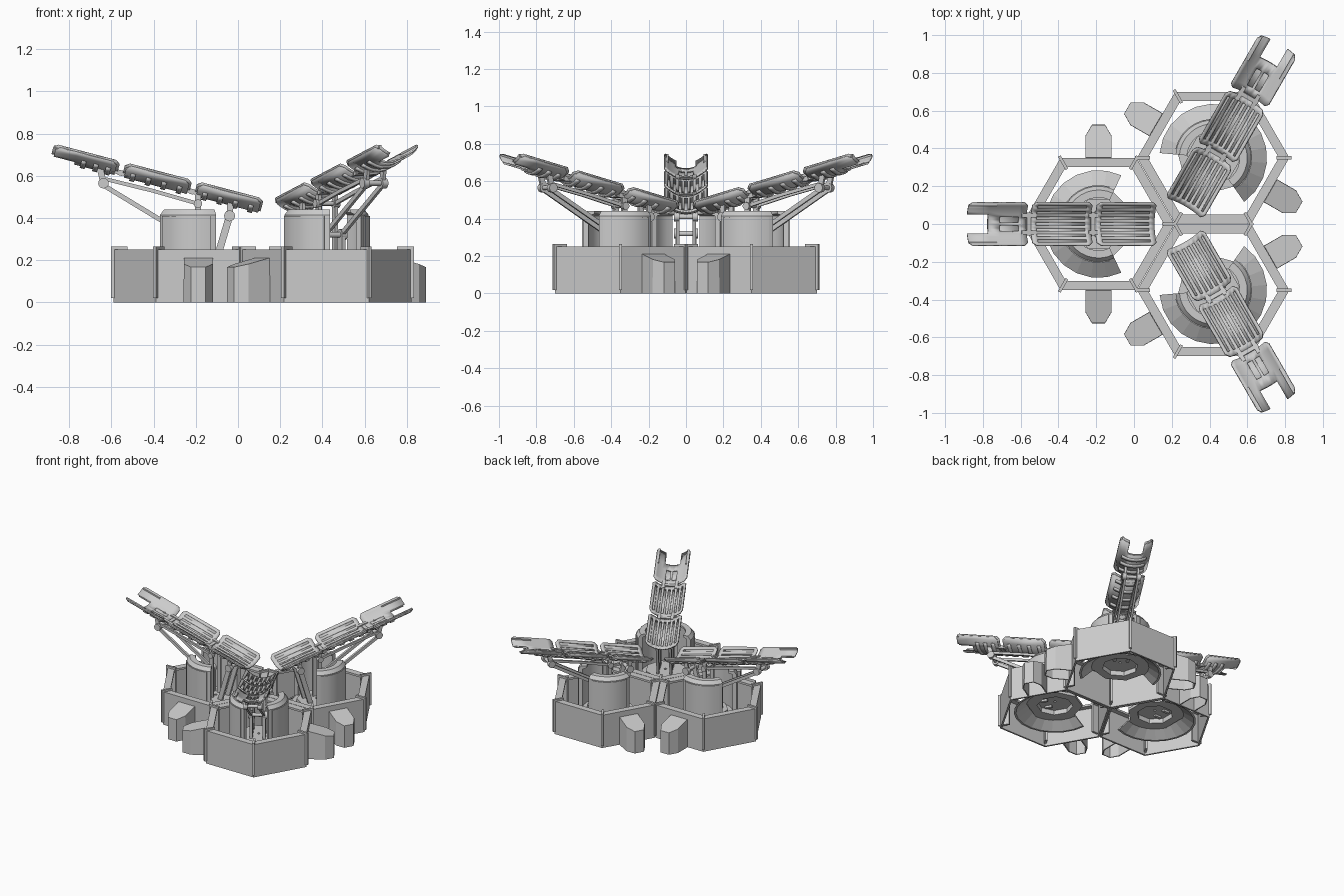
import bpy, bmesh
from math import radians, cos, sin, pi
from mathutils import Matrix, Vector

cube = bpy.data.objects.get("Cube")
if cube:
    bpy.data.objects.remove(cube, do_unlink=True)

GREY = bpy.data.materials.new("light_grey")
GREY.use_nodes = True
GREY.diffuse_color = (0.6, 0.6, 0.6, 1)
GREY.node_tree.nodes["Principled BSDF"].inputs["Base Color"].default_value = (0.6, 0.6, 0.6, 1)

HUB = 0.217                                # the three units meet here on x
CORE = Vector((-0.405, 0, 0))              # hexagon centre relative to the hub
TILT = radians(14.7)


def part(name, bm, thick=0, smooth=False):
    """Finish a mesh and place it three times around the hub."""
    if not thick:
        bmesh.ops.recalc_face_normals(bm, faces=bm.faces)
    mesh = bpy.data.meshes.new(name)
    bm.to_mesh(mesh)
    bm.free()
    mesh.materials.append(GREY)
    for k, side in enumerate(("right", "back", "front")):
        ob = bpy.data.objects.new(f"{name}_{side}", mesh)
        ob.location.x = HUB
        ob.rotation_euler.z = (0, -2 * pi / 3, 2 * pi / 3)[k]
        bpy.context.scene.collection.objects.link(ob)
        if thick:
            mod = ob.modifiers.new("thickness", 'SOLIDIFY')
            mod.thickness = thick
            mod.offset = 0
        if smooth:
            bpy.ops.object.select_all(action='DESELECT')
            ob.select_set(True)
            bpy.context.view_layer.objects.active = ob
            bpy.ops.object.shade_smooth_by_angle(angle=radians(30))


def box(bm, centre, size, rot=Matrix()):
    m = Matrix.Translation(centre) @ rot @ Matrix.Diagonal((*size, 1))
    bmesh.ops.create_cube(bm, size=1, matrix=m)


def pin(bm, x, z, r, width, y=0):
    """Cylinder lying across the arm; x is a scene position."""
    m = Matrix.Translation((x - HUB, y, z)) @ Matrix.Rotation(pi / 2, 4, 'X')
    bmesh.ops.create_cone(bm, cap_ends=True, segments=16, radius1=r, radius2=r, depth=width, matrix=m)


def bar(bm, a, b, y, w, h):
    """Square bar between two (x, z) points."""
    p, q = Vector((a[0] - HUB, y, a[1])), Vector((b[0] - HUB, y, b[1]))
    rot = (q - p).to_track_quat('X', 'Z').to_matrix().to_4x4()
    box(bm, (p + q) / 2, ((q - p).length, w, h), rot)


def revolve(bm, profile, n, start=0, stop=360):
    """Sweep a closed (radius, z) profile round the hexagon centre."""
    full = stop - start == 360
    rings = []
    for i in range(n if full else n + 1):
        a = radians(start + (stop - start) * i / n)
        rings.append([bm.verts.new(CORE + Vector((r * cos(a), r * sin(a), z))) for r, z in profile])
    m = len(profile)
    for i in range(n):
        p, q = rings[i], rings[(i + 1) % len(rings)]
        for j in range(m):
            k = (j + 1) % m
            bm.faces.new((p[j], q[j], q[k], p[k]))
    if not full:
        bm.faces.new(rings[0])
        bm.faces.new(rings[-1][::-1])


# Hexagonal wall with an inward top flange
bm = bmesh.new()
revolve(bm, [(.403, 0), (.403, .25), (.347, .25), (.347, .235), (.389, .235), (.389, 0)], 6)
part("hex_wall", bm)

# Corner ribs
bm = bmesh.new()
for k in range(6):
    rot = Matrix.Rotation(k * pi / 3, 4, 'Z')
    box(bm, CORE + rot @ Vector((.375, 0, .142)), (.08, .016, .245), rot)
part("corner_rib", bm)

# Hollow buttresses on the two side faces
bm = bmesh.new()
OUTLINE = [(.066, .35), (.066, .465), (.033, .522), (-.033, .522), (-.066, .465), (-.066, .35)]
for s in (1, -1):
    low = [bm.verts.new(CORE + Vector((x, s * y, 0))) for x, y in OUTLINE]
    top = [bm.verts.new(CORE + Vector((x, s * y, .208 - (y - .35) * .25))) for x, y in OUTLINE]
    for i in range(5):
        bm.faces.new((low[i], low[i + 1], top[i + 1], top[i]))
    bm.faces.new(top)
bmesh.ops.recalc_face_normals(bm, faces=bm.faces)
part("buttress", bm, thick=.008)

# Shallow sloping skirt low inside the wall, open toward the hub
bm = bmesh.new()
revolve(bm, [(.285, .05), (.2, .11), (.185, .11), (.27, .05)], 14, 65, 295)
part("turret_skirt", bm)

# Turret shells either side of the arm
bm = bmesh.new()
for a in (65, 205):
    revolve(bm, [(.2, .1), (.2, .415), (.18, .44), (.14, .44), (.14, .425), (.17, .415), (.17, .1)], 8, a, a + 90)
    revolve(bm, [(.206, .12), (.206, .41), (.2, .41), (.2, .12)], 6, a + 8, a + 82)
part("turret_shell", bm, smooth=True)

# Octagonal floor with a raised pan
bm = bmesh.new()
revolve(bm, [(.19, .1), (.19, .12), (.14, .12), (.14, .15), (.01, .15), (.01, .135), (.125, .135), (.125, .1)],
        8, 22.5, 382.5)
part("turret_floor", bm)

# Arm frame: along the arm, across it, and away from it
ARM = Matrix.Translation((-.095, 0, .489)) @ Matrix.Rotation(TILT, 4, 'Y') @ Matrix.Diagonal((-1, 1, 1, 1))
HALF, COLS = .114, 15


def skin(bm, rows, drop=0, keep=lambda i, j: True, trim=0):
    """Curved trough sheet; keep() decides which cells are filled."""
    grid = []
    for i, s in enumerate(rows):
        line = []
        for j in range(COLS + 1):
            f = 2 * j / COLS - 1
            corner = abs(f) > .99
            shift = trim * ((i == 0) - (i == len(rows) - 1)) if corner else 0
            h = -.056 * (1 - abs(f) ** 2.1) - drop
            line.append(bm.verts.new(ARM @ Vector((s + shift, f * HALF, h))))
        grid.append(line)
    for i in range(len(rows) - 1):
        for j in range(COLS):
            if keep(i, j):
                bm.faces.new((grid[i][j], grid[i][j + 1], grid[i + 1][j + 1], grid[i + 1][j]))
    bmesh.ops.delete(bm, geom=[v for v in bm.verts if not v.link_faces], context='VERTS')


# Slotted panels over solid backing sheets
tops, backs, ribs = bmesh.new(), bmesh.new(), bmesh.new()
for s0, s1 in ((0, .325), (.35, .678)):
    skin(tops, [s0, s0 + .03, s1 - .03, s1], 0, lambda i, j: i != 1 or j % 2 == 0, .022)
    skin(backs, [s0 + .01, s1 - .01], .009, trim=.02)
    for k in range(4):
        c = s0 + .05 + k * (s1 - s0 - .1) / 3
        skin(ribs, [c - .012, c + .012], .015, lambda i, j: 1 < j < COLS - 2)

# Forked tip panel
tip = [.703, .745, .85, .912, 1.028]
skin(tops, tip, 0, lambda i, j: not (i == 1 and j in (5, 6, 8, 9)) and not (i == 3 and 3 < j < 11), .02)
skin(backs, [.715, .912, 1.015], .009, lambda i, j: i == 0 or not 3 < j < 11, .02)
for c in (.75, .81, .87):
    skin(ribs, [c - .012, c + .012], .015, lambda i, j: 1 < j < COLS - 2)
part("panel_top", tops, thick=.008, smooth=True)
part("panel_back", backs, thick=.008, smooth=True)
part("panel_rib", ribs, thick=.014, smooth=True)

# Edge rails on the fork prongs
bm = bmesh.new()
for y in (-.1, .1):
    m = ARM @ Matrix.Translation((.95, y, -.01)) @ Matrix.Diagonal((.15, .012, .014, 1))
    bmesh.ops.create_cube(bm, size=1, matrix=m)
part("prong_rail", bm)

# Couplings between panels
bm = bmesh.new()
for s, length in ((.338, .05), (.69, .08)):
    for y in (-.045, .045):
        m = ARM @ Matrix.Translation((s, y, -.05)) @ Matrix.Diagonal((length, .022, .022, 1))
        bmesh.ops.create_cube(bm, size=1, matrix=m)
    m = ARM @ Matrix.Translation((s, 0, -.055)) @ Matrix.Diagonal((.022, .12, .018, 1))
    bmesh.ops.create_cube(bm, size=1, matrix=m)
part("panel_coupling", bm)

# Lifting linkage
ELBOW, SHOULDER, FOOT, HINGE = (-.638, .565), (-.19, .468), (-.25, .32), (-.04, .41)
bm = bmesh.new()
for y in (-.045, .045):
    bar(bm, (-.63, .585), (-.4, .528), y, .014, .018)
    bar(bm, (-.4, .528), SHOULDER, y, .014, .018)
    bar(bm, (-.63, .55), FOOT, y, .016, .022)
    bar(bm, ELBOW, (-.655, .64), y, .016, .03)
    bar(bm, SHOULDER, (-.19, .52), y, .016, .03)
    bar(bm, (-.19, .14), SHOULDER, y, .016, .03)
    bar(bm, HINGE, (-.035, .475), y, .016, .03)
    bar(bm, (-.12, .14), HINGE, y, .018, .034)
    bar(bm, (-.25, .12), FOOT, y, .02, .05)
part("lift_link", bm)

# Pivot pins
bm = bmesh.new()
for (x, z), r in ((ELBOW, .025), (SHOULDER, .02), (FOOT, .027), (HINGE, .026)):
    for y in (-.05, .05):
        pin(bm, x, z, r, .03, y)
    pin(bm, x, z, r * .5, .12)
part("pivot_pin", bm, smooth=True)
